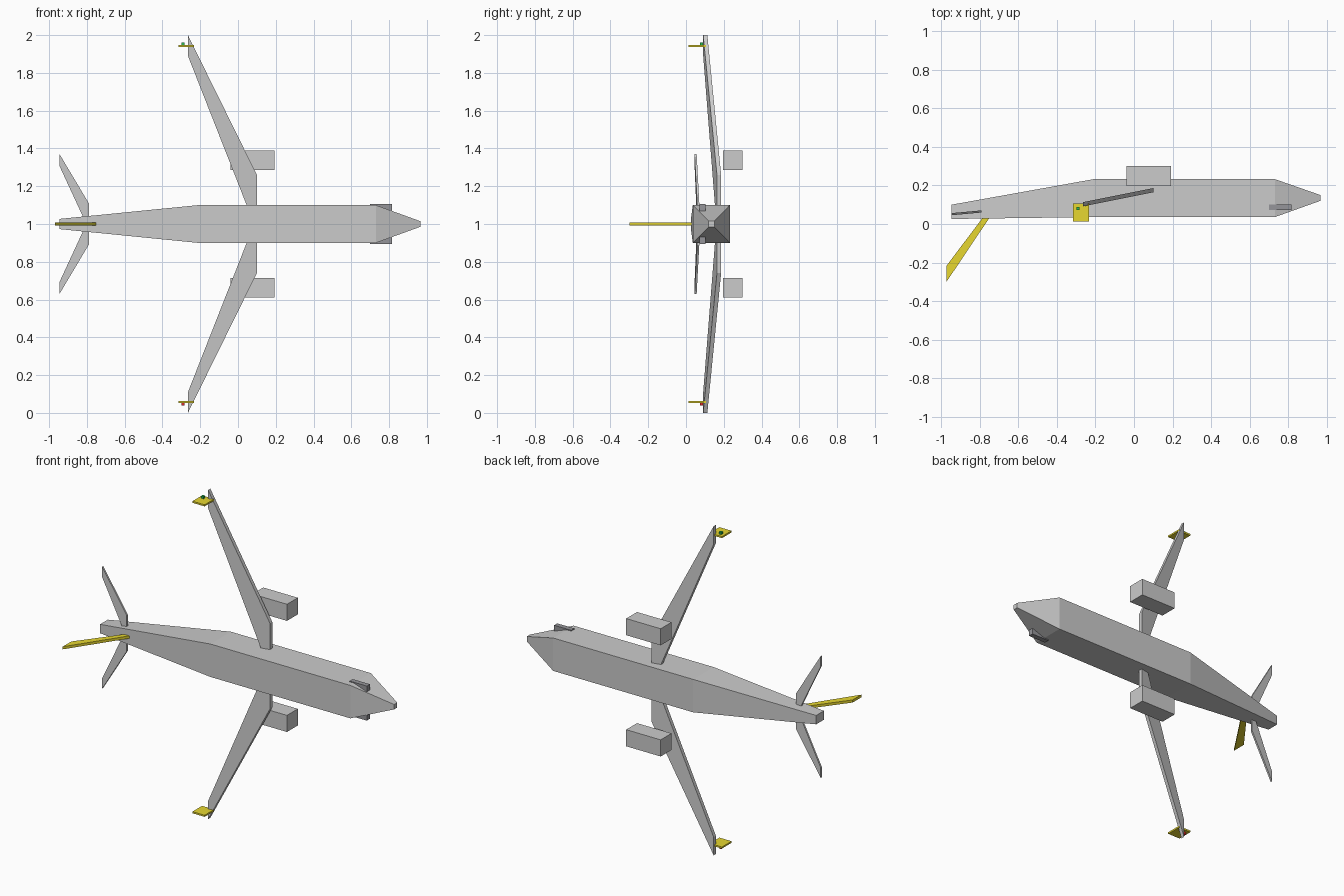
import bpy, bmesh

if "Cube" in bpy.data.objects:
    bpy.data.objects.remove(bpy.data.objects["Cube"])


def make(name, verts, faces, color=None):
    bm = bmesh.new()
    vs = [bm.verts.new(v) for v in verts]
    for f in faces:
        bm.faces.new([vs[i] for i in f])
    bmesh.ops.recalc_face_normals(bm, faces=bm.faces)
    me = bpy.data.meshes.new(name)
    bm.to_mesh(me)
    bm.free()
    ob = bpy.data.objects.new(name, me)
    bpy.context.collection.objects.link(ob)
    if color:
        mat = bpy.data.materials.get(color[0]) or bpy.data.materials.new(color[0])
        mat.diffuse_color = color[1]
        mat.use_nodes = True
        mat.node_tree.nodes["Principled BSDF"].inputs["Base Color"].default_value = mat.diffuse_color
        me.materials.append(mat)
    return ob


def loft(name, rings, color=None):
    """Skin equal-sized rings of points and cap both ends."""
    n = len(rings[0])
    faces = [list(range(n)), [(len(rings) - 1) * n + i for i in range(n)]]
    for r in range(len(rings) - 1):
        for i in range(n):
            j = (i + 1) % n
            faces.append([r * n + i, r * n + j, (r + 1) * n + j, (r + 1) * n + i])
    return make(name, [p for ring in rings for p in ring], faces, color)


def box(name, x, y, z, color=None):
    ring = lambda a: [(a, y[0], z[0]), (a, y[1], z[0]), (a, y[1], z[1]), (a, y[0], z[1])]
    return loft(name, [ring(x[0]), ring(x[1])], color)


def plate(name, outline, side, y0, slope, thick):
    """Thin wing: outline of (x, span), height sloping with x."""
    return loft(name, [[(x, y0 + slope * x + d, 1 + side * s) for x, s in outline]
                       for d in (-thick / 2, thick / 2)])


YELLOW = ("yellow", (0.8, 0.68, 0.03, 1))
DARK = ("dark_grey", (0.3, 0.3, 0.32, 1))
GREEN = ("green", (0.02, 0.5, 0.08, 1))
RED = ("red", (0.7, 0.02, 0.02, 1))

# Fuselage: x, y low, y high, half width
sections = [(-0.945, 0.026, 0.10, 0.027), (-0.21, 0.036, 0.232, 0.10),
            (0.73, 0.036, 0.232, 0.10), (0.965, 0.12, 0.15, 0.015)]
loft("fuselage", [[(x, a, 1 - w), (x, b, 1 - w), (x, b, 1 + w), (x, a, 1 + w)]
                  for x, a, b, w in sections])

# Cockpit windows: one bar passing through the nose
box("cockpit_windows", (0.70, 0.815), (0.072, 0.102), (0.895, 1.105), DARK)

# Tail fin
fin = [(-0.97, -0.298), (-0.97, -0.215), (-0.785, 0.03), (-0.77, 0.06), (-0.75, 0.06), (-0.75, 0.03)]
loft("tail_fin", [[(x, y, z) for x, y in fin] for z in (0.992, 1.008)], YELLOW)

# Wings, tailplanes, engines, winglets and lights on both sides
wing = [(0.10, 0), (0.10, 0.26), (-0.265, 1.0), (-0.265, 0.89), (0.085, 0)]
tail = [(-0.79, 0), (-0.79, 0.11), (-0.945, 0.37), (-0.945, 0.307), (-0.803, 0)]
for side, label, lamp in ((1, "upper", GREEN), (-1, "lower", RED)):
    span = lambda a, b: sorted((1 + side * a, 1 + side * b))
    plate(label + "_wing", wing, side, 0.155, 0.2, 0.022)
    plate(label + "_tailplane", tail, side, 0.136, 0.09, 0.011)
    box(label + "_engine", (-0.04, 0.192), (0.196, 0.30), span(0.287, 0.388))
    box(label + "_winglet", (-0.316, -0.234), (0.014, 0.106), span(0.938, 0.948), YELLOW)
    box(label + "_light", (-0.299, -0.283), (0.073, 0.089), span(0.947, 0.962), lamp)
